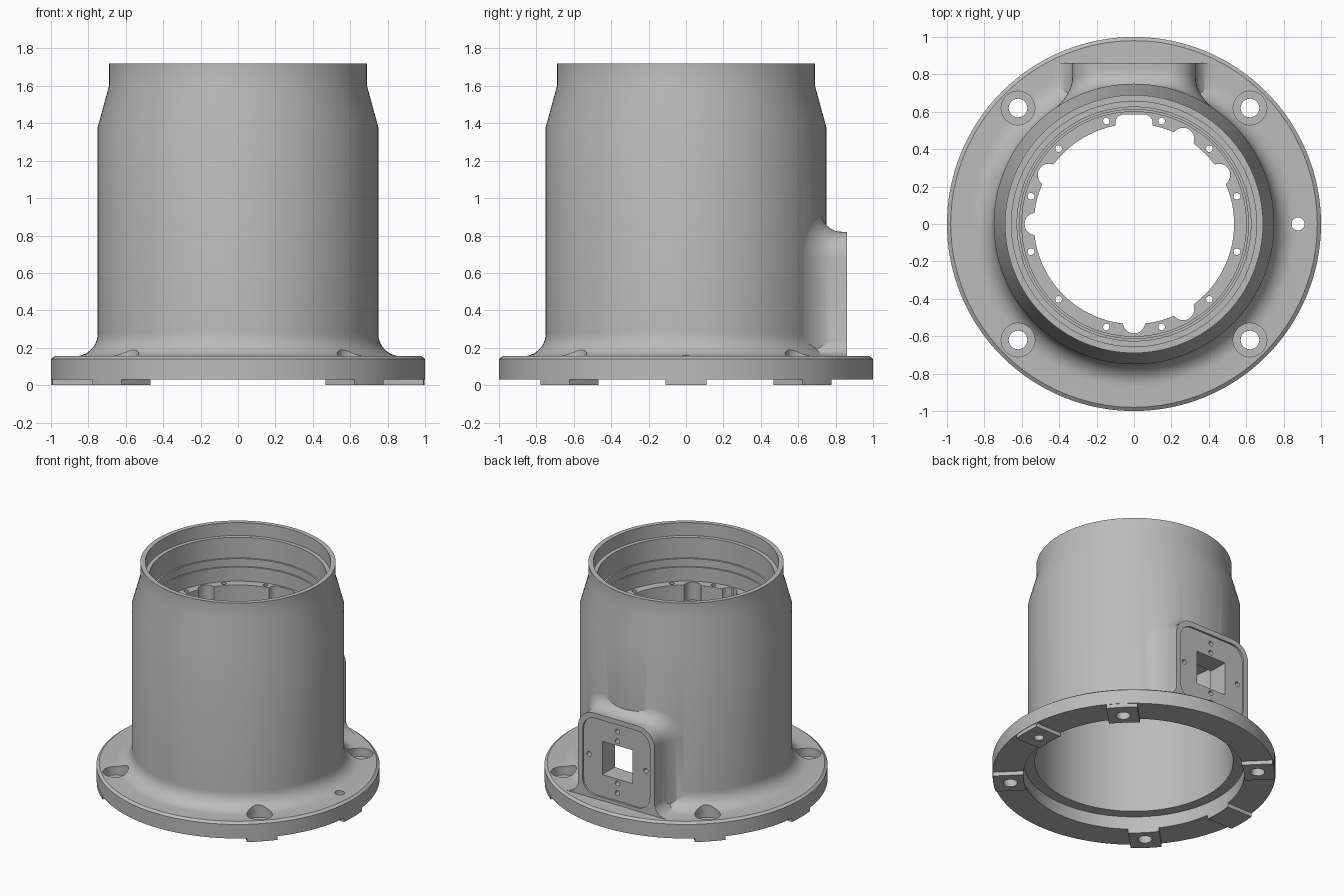
import bpy, bmesh
from math import sin, cos, pi, radians, sqrt

cube = bpy.data.objects.get("Cube")
if cube:
    bpy.data.objects.remove(cube, do_unlink=True)

metal = bpy.data.materials.new("cast_metal_grey")
metal.use_nodes = True
GREY = (0.5, 0.5, 0.5, 1)
metal.diffuse_color = GREY
metal.node_tree.nodes["Principled BSDF"].inputs["Base Color"].default_value = GREY


def loft(bm, rings):
    """Skin a stack of closed rings and cap both ends."""
    rows = [[bm.verts.new(p) for p in ring] for ring in rings]
    n = len(rows[0])
    for a, b in zip(rows, rows[1:]):
        for i in range(n):
            j = (i + 1) % n
            bm.faces.new((a[i], a[j], b[j], b[i]))
    bm.faces.new(rows[0])
    bm.faces.new(rows[-1])


def make(name, solids):
    """One object from a list of ring stacks."""
    bm = bmesh.new()
    for rings in solids:
        loft(bm, rings)
    bmesh.ops.recalc_face_normals(bm, faces=bm.faces[:])
    mesh = bpy.data.meshes.new(name)
    bm.to_mesh(mesh)
    bm.free()
    mesh.materials.append(metal)
    obj = bpy.data.objects.new(name, mesh)
    bpy.context.collection.objects.link(obj)
    return obj


def circle(r, z, n=128, x=0, y=0):
    return [(x + r * cos(2 * pi * i / n), y + r * sin(2 * pi * i / n), z) for i in range(n)]


def lathe(profile):
    return [circle(r, z) for r, z in profile]


def drill(x, y, r, z0, z1, n=32):
    return [circle(r, z, n, x, y) for z in (z0, z1)]


def polar(r, deg):
    return r * cos(radians(deg)), r * sin(radians(deg))


def rounded_rect(w, h, r, n=10):
    """Half sizes and corner radius; gives points with outward normals."""
    pts = []
    for q, (sx, sy) in enumerate(((1, 1), (-1, 1), (-1, -1), (1, -1))):
        for i in range(n + 1):
            a = pi / 2 * (q + i / n)
            pts.append((sx * (w - r) + r * cos(a), sy * (h - r) + r * sin(a), cos(a), sin(a)))
    return pts


def back_prism(outline, y0, y1):
    return [[(x, y, z) for x, z in outline] for y in (y0, y1)]


def combine(target, tool, operation):
    mod = target.modifiers.new(tool.name, "BOOLEAN")
    mod.operation, mod.object, mod.solver = operation, tool, "EXACT"
    bpy.context.view_layer.objects.active = target
    bpy.ops.object.modifier_apply(modifier=mod.name)
    bpy.data.objects.remove(tool, do_unlink=True)


# Outer body: flange, base fillet, barrel, cone and collar
WALL, TOP, BLEND = 0.75, 0.155, 0.12
fillet = [(WALL + BLEND * (1 - sin(a)), TOP + BLEND * (1 - cos(a)))
          for a in (pi / 2 * i / 10 for i in range(11))]
housing = make("housing", [lathe(
    [(1, 0.03), (1, 0.14), (0.98, TOP)] + fillet
    + [(WALL, 1.38), (0.69, 1.6), (0.69, 1.72)])])

# Rear port boss, blended into the barrel wall
R = 0.108
outline = [(x, z + 0.36, nx, nz) for x, z, nx, nz in rounded_rect(0.33, 0.46, 0.14)]


def boss_ring(offset, depth=None, flat=None):
    ring = []
    for x, z, nx, nz in outline:
        x, z = x + nx * offset, max(z + nz * offset, 0.06)
        y = flat if depth is None else sqrt(0.748 ** 2 - x * x) + depth
        ring.append((x, y, z))
    return ring


rings = [boss_ring(R, flat=0.5)]
for i in range(11):
    a = pi / 2 * i / 10
    rings.append(boss_ring(R * (1 - sin(a)), depth=R * (1 - cos(a))))
rings.append(boss_ring(0, flat=0.86))
combine(housing, make("port_boss", [rings]), "UNION")

# Foot of the boss, flaring onto the flange
arc = [(0.325 + 0.11 * (1 - sin(a)), TOP + 0.11 * (1 - cos(a)))
       for a in (pi / 2 * i / 8 for i in range(9))]
foot = [(0.435, 0.07)] + arc
foot += [(-x, z) for x, z in reversed(foot)]
combine(housing, make("boss_foot", [back_prism(foot, 0.5, 0.8595)]), "UNION")

# Six raised pads under the flange
CORNERS = (45, 135, 225, 315)
pads = []
for deg in CORNERS + (0, 180):
    c, s = polar(1, deg)
    edge = [-0.11 + 0.022 * i for i in range(11)]
    flat = [(0.7, 0.11), (0.7, -0.11)] + [(sqrt(0.997 ** 2 - v * v), v) for v in edge]
    pads.append([[(u * c - v * s, u * s + v * c, z) for u, v in flat] for z in (0, 0.06)])
combine(housing, make("foot_pads", pads), "UNION")

# Stepped bore with an inner ledge
bore = [(0.78, -0.1), (0.78, 0.13), (0.70, 0.13), (0.70, 1.15), (0.535, 1.15), (0.535, 1.29),
        (0.6, 1.29), (0.6, 1.4), (0.612, 1.4), (0.612, 1.46), (0.625, 1.46), (0.625, 1.62),
        (0.655, 1.62), (0.655, 1.8)]
combine(housing, make("bore_cutter", [lathe(bore)]), "DIFFERENCE")

# Scallops and the wide notch in the ledge
scallops = [drill(*polar(0.525, d), 0.06, 1.1, 1.35) for d in (30, 60, 150, 180, 270, 300)]
notch = rounded_rect(0.1, 0.09, 0.045)
scallops.append([[(x, y + 0.495, z) for x, y, _, _ in notch] for z in (1.1, 1.35)])
combine(housing, make("scallop_cutter", scallops), "DIFFERENCE")

# Ledge screw holes, flange bolt holes and dowel hole
holes = [drill(*polar(0.57, 15 + 30 * k), 0.018, 1.1, 1.35, 16) for k in range(12)]
holes += [drill(*polar(0.877, d), 0.05, -0.1, 0.3) for d in CORNERS]
holes.append(drill(0.877, 0, 0.035, -0.1, 0.3))
combine(housing, make("hole_cutter", holes), "DIFFERENCE")
seats = [drill(*polar(0.877, d), 0.09, 0.09, 0.4, 48) for d in CORNERS]
combine(housing, make("seat_cutter", seats), "DIFFERENCE")

# Port face: shallow recess, square window and small screw holes
MID = 0.48
recess = [(x, z + MID) for x, z, _, _ in rounded_rect(0.29, 0.3, 0.11)]
combine(housing, make("recess_cutter", [back_prism(recess, 0.845, 0.95)]), "DIFFERENCE")
window = [(sx * 0.13, MID + sz * 0.13) for sx, sz in ((1, 1), (-1, 1), (-1, -1), (1, -1))]
port = [back_prism(window, 0.4, 0.95)]
for x, z in ((0, 0.24), (0, -0.24), (0, 0.165), (0, -0.165), (0.245, 0), (-0.245, 0)):
    port.append(back_prism([(x + u, MID + z + v) for u, v, _ in circle(0.019, 0, 16)], 0.8, 0.95))
combine(housing, make("port_cutter", port), "DIFFERENCE")

# Smooth shading with crisp machined edges
bpy.ops.object.select_all(action="DESELECT")
housing.select_set(True)
bpy.context.view_layer.objects.active = housing
bpy.ops.object.shade_smooth_by_angle(angle=radians(30))
